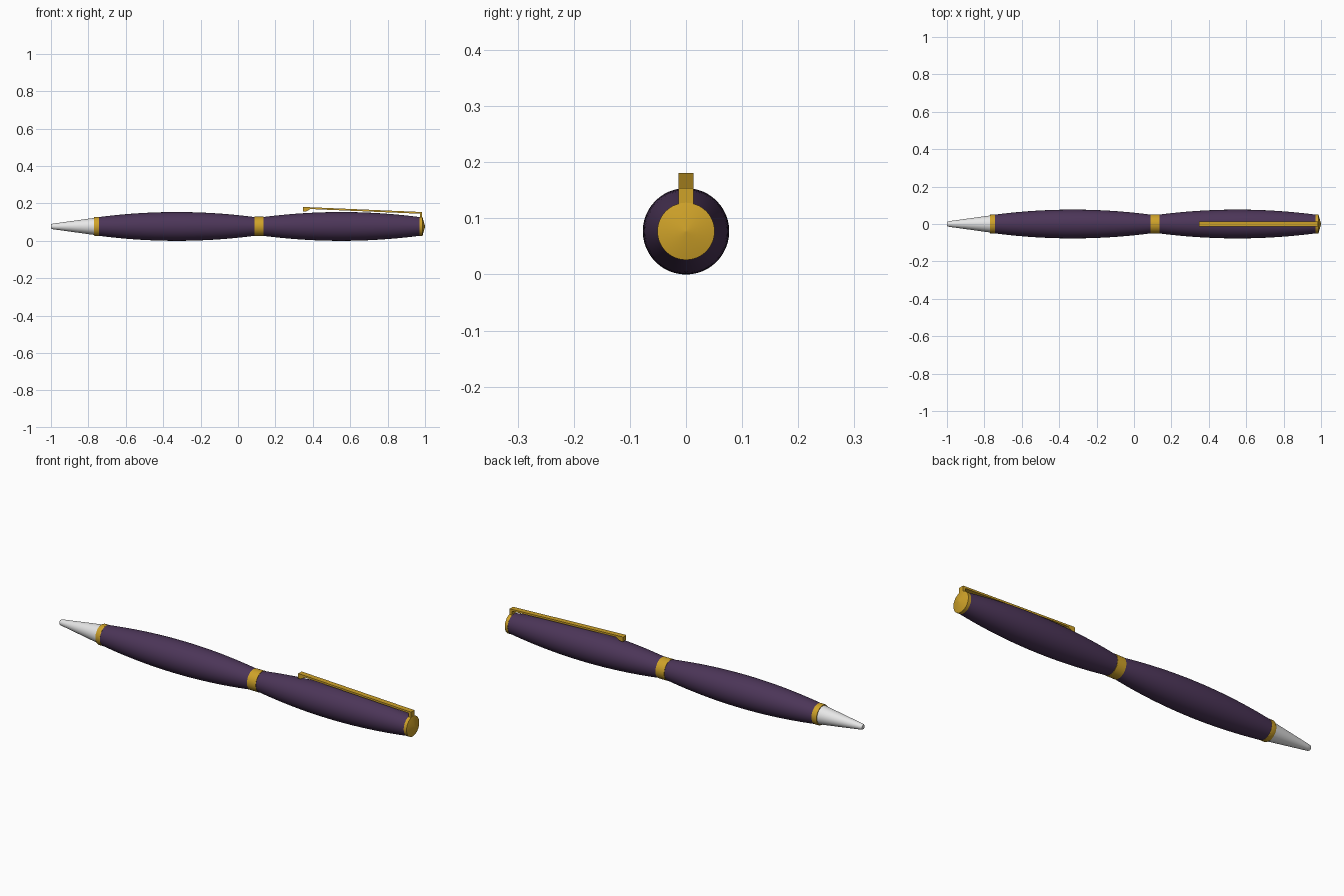
import bpy, bmesh, math

if "Cube" in bpy.data.objects:
    bpy.data.objects.remove(bpy.data.objects["Cube"])

AXIS_Z = 0.077
SIDES = 48

def material(name, rgb):
    m = bpy.data.materials.new(name)
    m.diffuse_color = (*rgb, 1)
    m.use_nodes = True
    m.node_tree.nodes["Principled BSDF"].inputs["Base Color"].default_value = m.diffuse_color
    return m

PURPLE = material("dark purple", (0.072, 0.036, 0.098))
GOLD = material("gold", (0.62, 0.36, 0.022))
SILVER = material("silver white", (0.8, 0.8, 0.8))

def finish(bm, name, mat):
    bmesh.ops.recalc_face_normals(bm, faces=bm.faces)
    me = bpy.data.meshes.new(name)
    bm.to_mesh(me)
    bm.free()
    me.materials.append(mat)
    ob = bpy.data.objects.new(name, me)
    bpy.context.collection.objects.link(ob)
    return ob

def lathe(name, profile, mat):
    """Turn (x, radius) points about the pen's long axis, with closed ends."""
    bm = bmesh.new()
    rings = []
    for x, r in profile:
        rings.append([bm.verts.new((x, r * math.sin(a), AXIS_Z + r * math.cos(a)))
                      for a in (2 * math.pi * i / SIDES for i in range(SIDES))])
    for a, b in zip(rings, rings[1:]):
        for i in range(SIDES):
            j = (i + 1) % SIDES
            bm.faces.new((a[i], a[j], b[j], b[i]))
    bm.faces.new(rings[0])
    bm.faces.new(rings[-1])
    ob = finish(bm, name, mat)
    bpy.context.view_layer.objects.active = ob
    ob.select_set(True)
    bpy.ops.object.shade_smooth_by_angle(angle=math.radians(30))
    ob.select_set(False)

def barrel(name, x0, x1, r_end, r_mid, n=24):
    """Bulging barrel with a curved profile."""
    pts = []
    for i in range(n + 1):
        t = i / n
        pts.append((x0 + (x1 - x0) * t, r_end + (r_mid - r_end) * (1 - (2 * t - 1) ** 2)))
    lathe(name, pts, PURPLE)

# Writing tip
lathe("tip", [(-1.0, 0.011), (-0.995, 0.014), (-0.975, 0.017), (-0.765, 0.046)], SILVER)

# Barrels
barrel("lower_barrel", -0.745, 0.09, 0.05, 0.077)
barrel("upper_barrel", 0.133, 0.972, 0.05, 0.077)

# Gold rings and end cap
lathe("tip_ring", [(-0.77, 0.049), (-0.765, 0.051), (-0.743, 0.051)], GOLD)
lathe("centre_band", [(0.087, 0.052), (0.136, 0.052)], GOLD)
lathe("end_cap", [(0.97, 0.051), (0.986, 0.051), (1.0, 0.002)], GOLD)

# Clip: side outline (x, z) extruded across y
outline = [(0.972, 0.10), (0.985, 0.10), (0.985, 0.154), (0.352, 0.181),
           (0.347, 0.179), (0.347, 0.156), (0.362, 0.156), (0.388, 0.170),
           (0.972, 0.145)]
bm = bmesh.new()
face = bm.faces.new([bm.verts.new((x, -0.0135, z)) for x, z in outline])
ext = bmesh.ops.extrude_face_region(bm, geom=[face])
bmesh.ops.translate(bm, vec=(0, 0.027, 0),
                    verts=[v for v in ext["geom"] if isinstance(v, bmesh.types.BMVert)])
finish(bm, "pocket_clip", GOLD)
